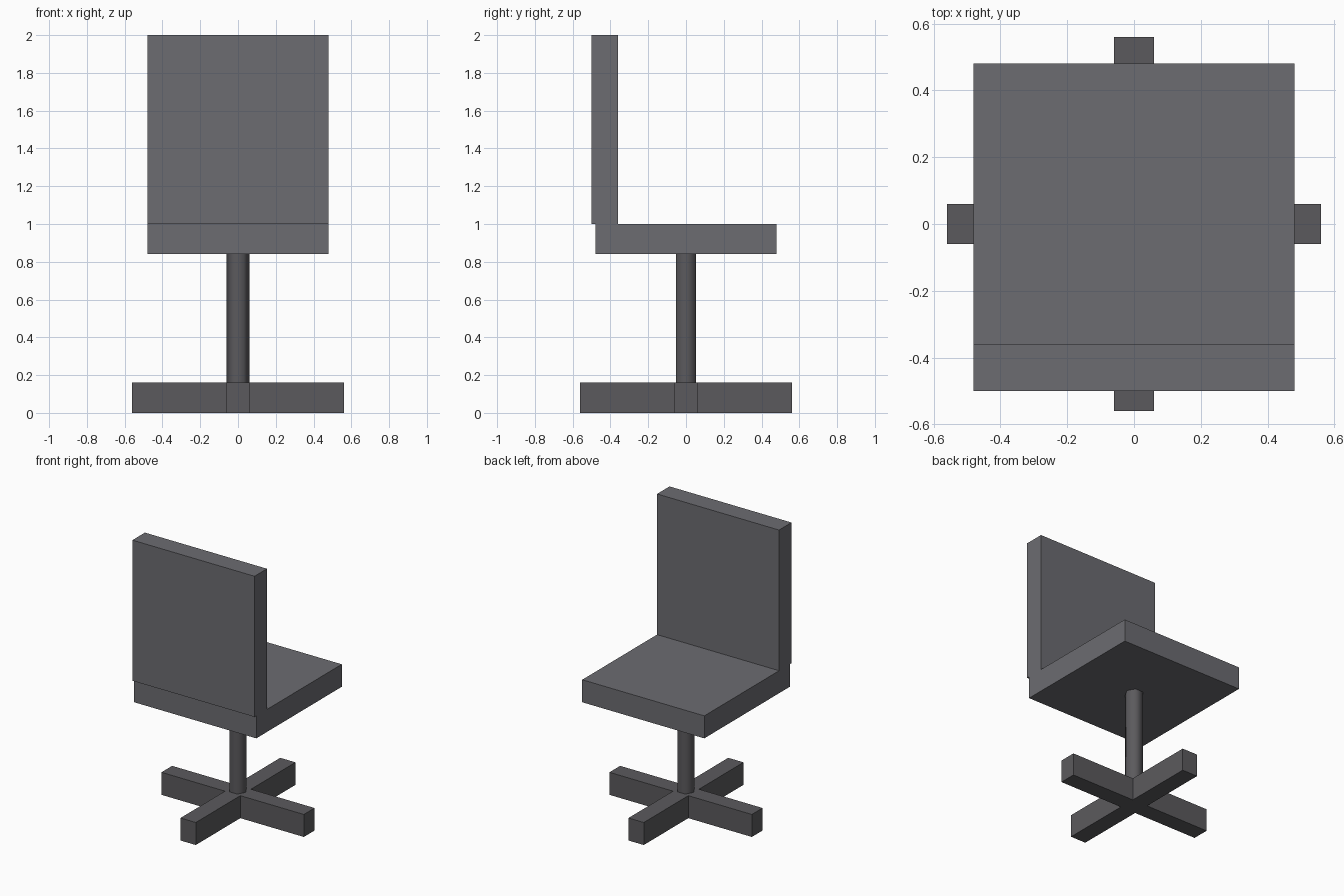
import bpy, bmesh, math

if "Cube" in bpy.data.objects:
    bpy.data.objects.remove(bpy.data.objects["Cube"])


def material(name, rgb):
    m = bpy.data.materials.new(name)
    m.diffuse_color = (*rgb, 1)
    m.use_nodes = True
    m.node_tree.nodes["Principled BSDF"].inputs["Base Color"].default_value = m.diffuse_color
    return m


def prism(name, outline, z0, z1, mat, smooth_sides=False):
    """Extrude a flat outline from z0 up to z1."""
    bm = bmesh.new()
    base = bm.faces.new([bm.verts.new((x, y, z0)) for x, y in outline])
    top = bmesh.ops.extrude_face_region(bm, geom=[base], use_keep_orig=True)
    for v in top["geom"]:
        if isinstance(v, bmesh.types.BMVert):
            v.co.z = z1
    bmesh.ops.recalc_face_normals(bm, faces=bm.faces)
    for f in bm.faces:
        f.smooth = smooth_sides and abs(f.normal.z) < 0.5
    for e in bm.edges:
        e.smooth = all(f.smooth for f in e.link_faces)
    mesh = bpy.data.meshes.new(name)
    bm.to_mesh(mesh)
    bm.free()
    mesh.materials.append(mat)
    ob = bpy.data.objects.new(name, mesh)
    bpy.context.collection.objects.link(ob)
    return ob


def rect(x0, x1, y0, y1):
    return [(x0, y0), (x1, y0), (x1, y1), (x0, y1)]


cushion = material("cushion_grey", (0.15, 0.15, 0.165))
frame = material("frame_grey", (0.105, 0.102, 0.11))

# Seat and backrest
prism("seat", rect(-0.48, 0.48, -0.48, 0.48), 0.84, 1.0, cushion)
prism("backrest", rect(-0.48, 0.48, -0.50, -0.36), 1.0, 2.0, cushion)

# Six-sided, smooth-shaded column
hexagon = [(0.06 * math.cos(i * math.pi / 3), 0.06 * math.sin(i * math.pi / 3))
           for i in range(6)]
prism("column", hexagon, 0.16, 0.84, frame, smooth_sides=True)

# Cross-shaped foot: one arm's corners turned four times
arm = [(0.56, -0.06), (0.56, 0.06), (0.06, 0.06)]
cross = []
for _ in range(4):
    cross += arm
    arm = [(-y, x) for x, y in arm]
prism("cross_foot", cross, 0.0, 0.16, frame)
